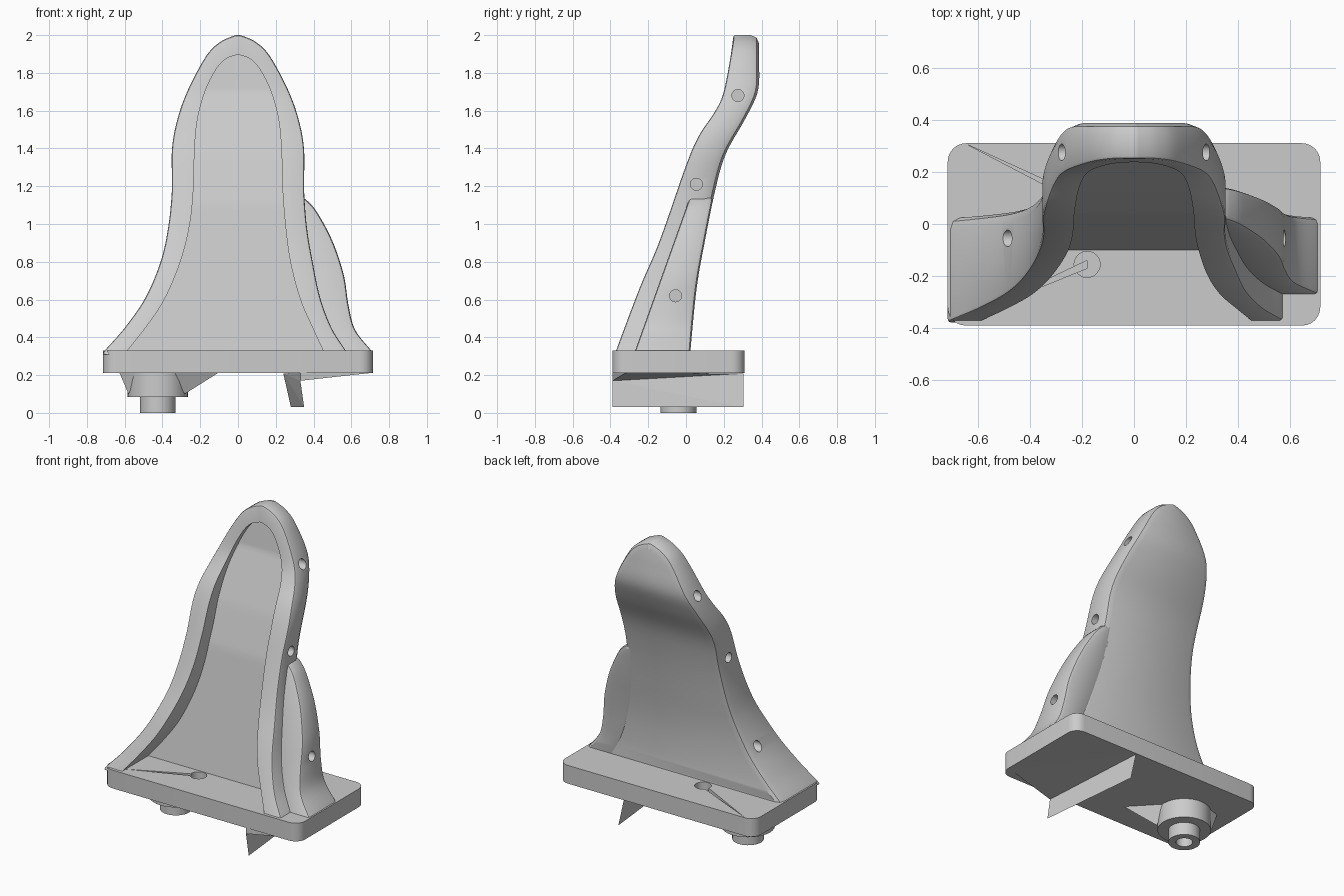
import bpy, bmesh, math
from mathutils import Vector

if "Cube" in bpy.data.objects:
    bpy.data.objects.remove(bpy.data.objects["Cube"])

grey = bpy.data.materials.new("plain grey")
grey.use_nodes = True
COLOUR = (0.6, 0.6, 0.6, 1)
grey.diffuse_color = COLOUR
grey.node_tree.nodes["Principled BSDF"].inputs["Base Color"].default_value = COLOUR


def finish(name, bm):
    bmesh.ops.recalc_face_normals(bm, faces=bm.faces)
    if bm.calc_volume(signed=True) < 0:
        bmesh.ops.reverse_faces(bm, faces=bm.faces)
    mesh = bpy.data.meshes.new(name)
    bm.to_mesh(mesh)
    bm.free()
    mesh.materials.append(grey)
    ob = bpy.data.objects.new(name, mesh)
    bpy.context.collection.objects.link(ob)
    return ob


def smooth(pts, steps=6):
    """Catmull-Rom curve through the points."""
    out = []
    for i in range(len(pts) - 1):
        p = [Vector(pts[max(0, min(len(pts) - 1, i + k))]) for k in (-1, 0, 1, 2)]
        for s in range(steps):
            t = s / steps
            out.append(0.5 * (2 * p[1] + (p[2] - p[0]) * t
                              + (2 * p[0] - 5 * p[1] + 4 * p[2] - p[3]) * t * t
                              + (3 * p[1] - p[0] - 3 * p[2] + p[3]) * t ** 3))
    return out + [Vector(pts[-1])]


def depth(pts):
    """Turn (y, z) points into a function y(z)."""
    def at(z):
        for a, b in zip(pts, pts[1:]):
            if z <= b[1]:
                break
        return a[0] + (b[0] - a[0]) * (z - a[1]) / (b[1] - a[1])
    return at


def outline(heights, left, right):
    """Front-view outline up the left and down the right, with inward directions."""
    loop = smooth(list(zip(left, heights))) + smooth(list(zip(right, heights)))[::-1]
    foot = heights[0]
    result = []
    for i, p in enumerate(loop):
        d = loop[min(i + 1, len(loop) - 1)] - loop[max(i - 1, 0)]
        d = Vector((d.y, -d.x)).normalized()
        d.y *= min(1, (p.y - foot) / .3)   # keeps the foot level
        result.append((p, d))
    return result


def loft(name, rings):
    """Join outlines, each given as (outline, inset, depth function, depth shift)."""
    bm = bmesh.new()
    made = []
    for loop, inset, y_at, shift in rings:
        ring = []
        for p, d in loop:
            q = p + d * inset
            ring.append(bm.verts.new((q.x, y_at(q.y) + shift, q.y)))
        made.append(ring)
    count = len(made[0])
    for a, b in zip(made, made[1:]):
        for i in range(count - 1):
            bm.faces.new((a[i], a[i + 1], b[i + 1], b[i]))
    for ring in (made[0], made[-1]):
        for i in range(count // 2 - 1):
            bm.faces.new((ring[i], ring[i + 1], ring[-2 - i], ring[-1 - i]))
    bm.faces.new([r[0] for r in made] + [r[-1] for r in reversed(made)])
    return finish(name, bm)


def rims(loop, front, back, rf, rb):
    """Rings of a rounded edge from the back face to the front face."""
    return [(loop, rb, back, 0), (loop, rb * .3, back, -rb * .3), (loop, 0, back, -rb),
            (loop, 0, front, rf), (loop, rf * .3, front, rf * .3), (loop, rf, front, 0)]


def cylinder(name, radius, length, centre, turn=(0, 0, 0)):
    bpy.ops.mesh.primitive_cylinder_add(vertices=24, radius=radius, depth=length,
                                        location=centre, rotation=turn)
    ob = bpy.context.object
    ob.name = name
    return ob


def hull(name, pts):
    bm = bmesh.new()
    for p in pts:
        bm.verts.new(p)
    bmesh.ops.convex_hull(bm, input=bm.verts)
    return finish(name, bm)


def cut(ob, cutters):
    """Subtract the cutters, keeping only cuts that add faces."""
    for c in cutters:
        m = ob.modifiers.new("cut", 'BOOLEAN')
        m.operation, m.solver, m.object = 'DIFFERENCE', 'EXACT', c
        bpy.context.view_layer.update()
        seen = ob.evaluated_get(bpy.context.evaluated_depsgraph_get())
        if len(seen.data.polygons) > len(ob.data.polygons):
            bpy.context.view_layer.objects.active = ob
            bpy.ops.object.modifier_apply(modifier=m.name)
        else:
            ob.modifiers.remove(m)


def shade(ob):
    bpy.ops.object.select_all(action='DESELECT')
    ob.select_set(True)
    bpy.context.view_layer.objects.active = ob
    bpy.ops.object.shade_smooth_by_angle(angle=math.radians(32))


# Side profiles as y at each height
front = depth(smooth([(-.385, .29), (-.25, .65), (-.14, .91), (0, 1.31), (.07, 1.47),
                      (.15, 1.59), (.2, 1.7), (.245, 1.94), (.25, 2)]))
back = depth(smooth([(.02, .29), (.055, .65), (.1, .91), (.155, 1.18), (.21, 1.37),
                     (.31, 1.55), (.37, 1.67), (.387, 1.75), (.387, 1.85), (.387, 2)]))
floor = depth([(-.107, .29), (.04, 1.11), (.12, 1.37), (.25, 1.7), (.295, 2)])

# Tall arched body with a hollow front, narrower at the foot on its left
upper = [.35, .35, .322, .265, .168, .092, .012]
outer = outline([.31, .33, .45, .61, .8, .98, 1.18, 1.39, 1.55, 1.71, 1.89, 1.965, 2],
                [-x for x in [.712, .705, .6, .49, .41, .37] + upper],
                [.575, .57, .495, .435, .395, .365] + upper)
arch = [.235, .23, .215, .175, .115, .062, .008]
inner = outline([.31, .33, .45, .6, .8, 1, 1.2, 1.39, 1.55, 1.7, 1.82, 1.875, 1.895],
                [-x for x in [.595, .585, .49, .39, .305, .255] + arch],
                [.455, .45, .395, .33, .277, .25] + arch)
body = loft("arched_body", rims(outer, front, back, .012, .045)
            + [(inner, 0, front, 0), (inner, 0, floor, 0)])

# Bulging side wing
edge = outline([.31, .33, .44, .57, .73, .91, 1.06, 1.12, 1.14],
               [.51, .5, .45, .4, .345, .3, .275, .27, .27],
               [.712, .705, .62, .585, .56, .5, .42, .37, .34])
wing = loft("side_wing", rims(edge, depth([(-.28, .3), (.02, 1.14)]), back, .015, .025))

# Pin holes along both edges
pins = []
for y, z, xl, xr in ((.275, 1.68, -.28, .28), (.055, 1.21, -.35, .35), (-.055, .62, -.49, .585)):
    for x in (xl, xr):
        pins.append(cylinder("pin_cutter", .032, .14, (x, y, z), (0, math.pi / 2, 0)))
cut(body, pins[:-1])
cut(wing, pins[-1:])

# Base plate with rounded corners
bm = bmesh.new()
bmesh.ops.create_cube(bm, size=1)
bmesh.ops.scale(bm, vec=(1.43, .7, .12), verts=bm.verts)
bmesh.ops.translate(bm, vec=(0, -.04, .27), verts=bm.verts)
corners = [e for e in bm.edges if abs(e.verts[0].co.z - e.verts[1].co.z) > .1]
bmesh.ops.bevel(bm, geom=corners, offset=.07, segments=6, profile=.5, affect='EDGES')
plate = finish("base_plate", bm)

# Sockets and tapering slits in the plate
plate_cutters = []
for y, tip in ((-.155, (-.6, -.34)), (.08, (-.64, .305))):
    plate_cutters.append(cylinder("socket_cutter", .05, .1, (-.18, y, .33)))
    plate_cutters.append(hull("slit_cutter", [(px, py, pz) for pz in (.27, .4) for px, py in
                                              ((-.18, y - .015), (-.18, y + .015), tip)]))
cut(plate, plate_cutters)

# Stepped hollow peg under the plate
bm = bmesh.new()
profile = [(0, .06), (.05, .06), (.05, 0), (.095, 0), (.095, .083), (.16, .083), (.16, .22)]
verts = [bm.verts.new((r, 0, z)) for r, z in profile]
edges = [bm.edges.new(pair) for pair in zip(verts, verts[1:])]
bmesh.ops.spin(bm, geom=verts + edges, cent=(0, 0, 0), axis=(0, 0, 1),
               angle=2 * math.pi, steps=32)
bmesh.ops.remove_doubles(bm, verts=bm.verts, dist=.0005)
peg = finish("peg", bm)
peg.location = (-.425, -.04, 0)

# Pointed gussets around the peg
for angle, reach in ((-30, .37), (150, .2), (200, .215)):
    a = math.radians(angle)
    ends = [(a, reach, .212), (a - .5, .15, .212), (a + .5, .15, .212), (a, .165, .1)]
    hull("gusset", [(-.425 + r * math.cos(t), -.04 + r * math.sin(t), z) for t, r, z in ends])

# Slanted fin and shallow wedge under the plate
fin_top, fin_low = (.24, .305, .209), (.33, -.388, .17)
hull("fin", [fin_top, (.28, .305, .03), (.35, -.388, .03), fin_low])
hull("shallow_wedge", [fin_top, fin_low, (.7, -.32, .211), (.33, -.388, .212)])

for ob in (body, wing, plate, peg):
    shade(ob)
for c in pins + plate_cutters:
    bpy.data.objects.remove(c)
